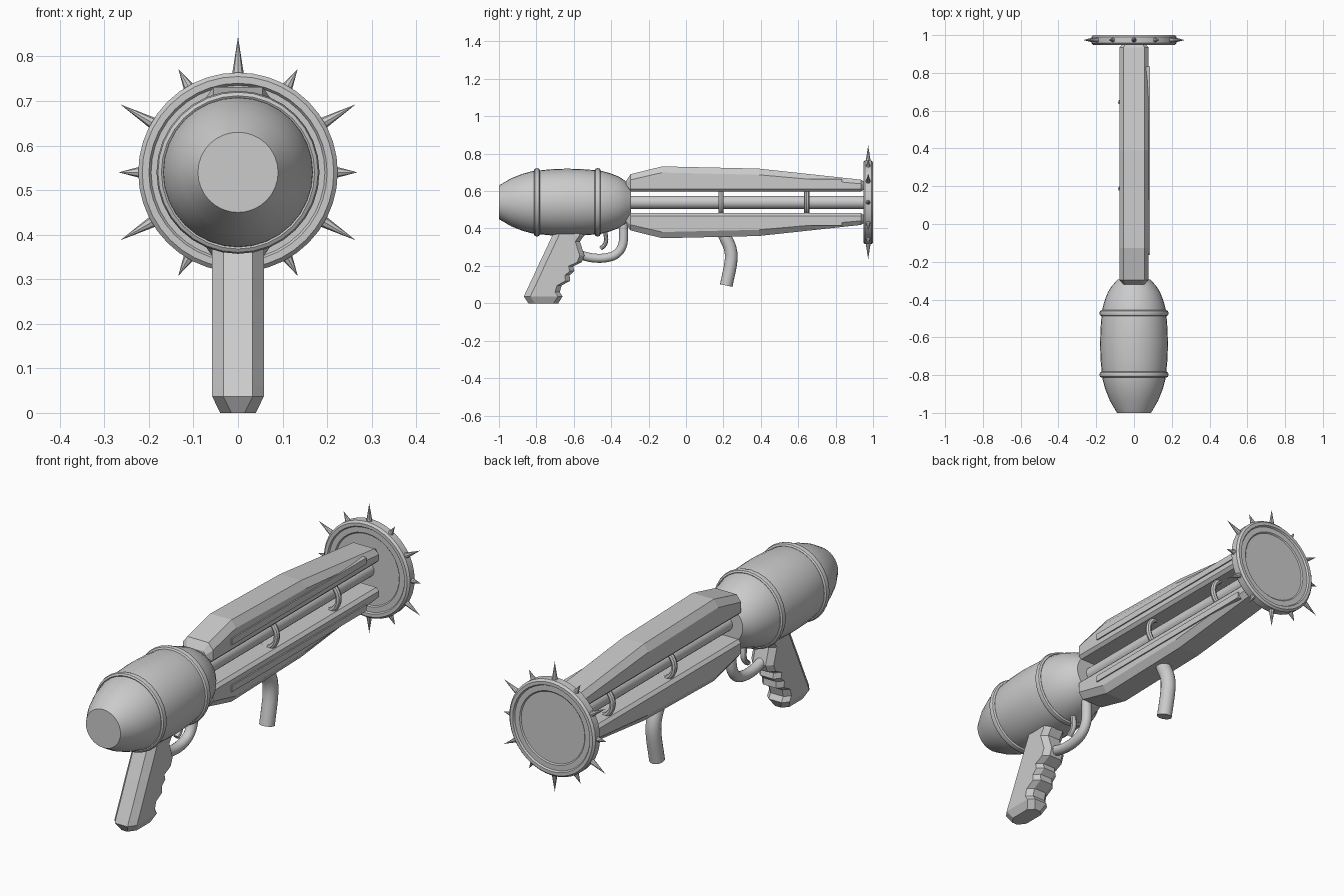
import bpy, bmesh, math
from mathutils import Vector, Matrix

if "Cube" in bpy.data.objects:
    bpy.data.objects.remove(bpy.data.objects["Cube"])

ZC = 0.54  # height of the launcher's long axis
metal = bpy.data.materials.new("plain grey")
metal.diffuse_color = (0.6, 0.6, 0.6, 1)
metal.use_nodes = True
metal.node_tree.nodes["Principled BSDF"].inputs["Base Color"].default_value = metal.diffuse_color


def finish(name, bm, smooth=False):
    bmesh.ops.remove_doubles(bm, verts=bm.verts, dist=1e-5)
    bmesh.ops.recalc_face_normals(bm, faces=bm.faces)
    me = bpy.data.meshes.new(name)
    bm.to_mesh(me)
    bm.free()
    me.materials.append(metal)
    ob = bpy.data.objects.new(name, me)
    bpy.context.collection.objects.link(ob)
    if smooth:
        bpy.ops.object.select_all(action='DESELECT')
        ob.select_set(True)
        bpy.context.view_layer.objects.active = ob
        bpy.ops.object.shade_smooth_by_angle(angle=math.radians(32))
    return ob


def loft(name, rings, smooth=False, closed=False):
    """Skin a list of equal-length point rings; cap the ends unless closed."""
    bm = bmesh.new()
    vs = [[bm.verts.new(p) for p in r] for r in rings]
    n = len(vs[0])
    pairs = list(zip(vs, vs[1:])) + ([(vs[-1], vs[0])] if closed else [])
    for a, b in pairs:
        for i in range(n):
            j = (i + 1) % n
            bm.faces.new((a[i], a[j], b[j], b[i]))
    if not closed:
        bm.faces.new(vs[0])
        bm.faces.new(vs[-1])
    return finish(name, bm, smooth)


def lathe(name, profile, n=32, closed=False):
    """Turn (y, radius) points around the long axis."""
    rings = [[(r * math.sin(2 * math.pi * i / n), y, ZC + r * math.cos(2 * math.pi * i / n))
              for i in range(n)] for y, r in profile]
    return loft(name, rings, True, closed)


def ring(name, y, major, minor, width):
    """Rounded band around the long axis."""
    prof = [(y + width * math.cos(a), major + minor * math.sin(a))
            for a in (k * math.pi / 4 for k in range(8))]
    return lathe(name, prof, 32, True)


def tube(name, pts, rx, ry, n=16, steps=5):
    """Sweep an ellipse along a smooth path in the y-z plane."""
    P = [Vector((0, *p)) for p in pts]
    P = [2 * P[0] - P[1]] + P + [2 * P[-1] - P[-2]]
    path = []
    for k in range(1, len(P) - 2):
        a, b, c, d = P[k - 1:k + 3]
        for s in range(steps):
            t = s / steps
            path.append(0.5 * (2 * b + (c - a) * t + (2 * a - 5 * b + 4 * c - d) * t ** 2
                               + (3 * b - a - 3 * c + d) * t ** 3))
    path.append(P[-2])
    rings = []
    for i, p in enumerate(path):
        tan = (path[min(i + 1, len(path) - 1)] - path[max(i - 1, 0)]).normalized()
        side = tan.cross(Vector((1, 0, 0)))
        rings.append([p + Vector((rx * math.cos(a), 0, 0)) + side * ry * math.sin(a)
                      for a in (2 * math.pi * j / n for j in range(n))])
    return loft(name, rings, True)


def box(name, lo, hi):
    x0, y0, z0 = lo
    x1, y1, z1 = hi
    return loft(name, [[(x0, y, z0), (x1, y, z0), (x1, y, z1), (x0, y, z1)] for y in (y0, y1)])


# Barrel-shaped rear body and its two bands
lathe("rear_body", [(-1.0, 0.09), (-0.935, 0.128), (-0.875, 0.152), (-0.82, 0.167), (-0.72, 0.177),
                    (-0.635, 0.18), (-0.55, 0.177), (-0.46, 0.17), (-0.41, 0.157), (-0.36, 0.138),
                    (-0.325, 0.115), (-0.295, 0.088)])
for label, y in (("rear", -0.797), ("front", -0.472)):
    ring(label + "_body_band", y, 0.172, 0.011, 0.016)

# Central tube with two clamp rings
lathe("inner_tube", [(-0.32, 0.035), (0.965, 0.035)], 20)
for label, y in (("rear", 0.187), ("front", 0.645)):
    ring(label + "_tube_clamp", y, 0.071, 0.013, 0.014)

# Upper and lower rails: (y, half width, half top width, inner, top, chamfer drop)
STATIONS = [(-0.32, 0.055, 0.045, 0.075, 0.115, 0.015), (-0.297, 0.078, 0.055, 0.058, 0.15, 0.03),
            (-0.127, 0.078, 0.055, 0.058, 0.192, 0.033), (0.39, 0.078, 0.055, 0.058, 0.18, 0.033),
            (0.935, 0.078, 0.055, 0.058, 0.121, 0.022), (0.957, 0.055, 0.045, 0.072, 0.108, 0.014)]
for label, s in (("upper", 1), ("lower", -1)):
    rings = []
    for y, w, f, lo, hi, d in STATIONS:
        half = [(f, hi), (w, hi - d), (w, lo + 0.014), (w - 0.014, lo)]
        pts = half + [(-x, z) for x, z in reversed(half)]
        rings.append([(x, y, ZC + s * z) for x, z in pts])
    loft(label + "_rail", rings)
    z0, z1 = sorted((ZC + s * 0.095, ZC + s * 0.125))
    box(label + "_rail_strip", (0.06, -0.165, z0), (0.084, 0.835, z1))

# Front disc with raised rim and stepped plate
lathe("front_disc", [(0.96, 0.165), (0.955, 0.17), (0.955, 0.195), (0.948, 0.2), (0.948, 0.215),
                     (0.957, 0.224), (0.991, 0.224), (1.0, 0.215), (1.0, 0.2), (0.992, 0.195),
                     (0.992, 0.17), (0.987, 0.165)], 40)

# Twelve spikes, long and short in turn
for i in range(12):
    base, tip = 0.215, 0.305 if i % 2 == 0 else 0.268
    bm = bmesh.new()
    bmesh.ops.create_cone(bm, cap_ends=True, segments=8, radius1=0.014, radius2=0.0,
                          depth=tip - base)
    bm.transform(Matrix.Translation((0, 0.974, ZC)) @ Matrix.Rotation(i * math.pi / 6, 4, 'Y')
                 @ Matrix.Translation((0, 0, (base + tip) / 2)))
    finish(f"spike_{i + 1}", bm)

# Pistol grip with finger notches: (z, back, front, half width)
GRIP = [(0.0, -0.843, -0.683, 0.04), (0.037, -0.867, -0.66, 0.058), (0.06, -0.857, -0.675, 0.058),
        (0.095, -0.84, -0.665, 0.058), (0.12, -0.828, -0.62, 0.058), (0.15, -0.814, -0.622, 0.058),
        (0.172, -0.804, -0.597, 0.058), (0.198, -0.792, -0.603, 0.058), (0.22, -0.782, -0.557, 0.058),
        (0.255, -0.765, -0.543, 0.058), (0.33, -0.73, -0.567, 0.058), (0.362, -0.715, -0.545, 0.058),
        (0.42, -0.69, -0.545, 0.058)]
rings = []
for z, b, f, w in GRIP:
    half = [(w - 0.025, b), (w, b + 0.035), (w, f - 0.025), (w - 0.025, f)]
    rings.append([(x, y, z) for x, y in half + [(-x, y) for x, y in reversed(half)]])
loft("pistol_grip", rings)

# Trigger guard, trigger and bent fore handle
tube("trigger_guard", [(-0.335, 0.42), (-0.337, 0.32), (-0.37, 0.265), (-0.43, 0.243),
                       (-0.5, 0.243), (-0.57, 0.26)], 0.024, 0.024)
tube("trigger", [(-0.435, 0.4), (-0.427, 0.34), (-0.437, 0.31), (-0.457, 0.293)], 0.014, 0.012, 10)
tube("fore_handle", [(0.19, 0.40), (0.212, 0.35), (0.237, 0.29), (0.24, 0.22), (0.215, 0.095)],
     0.034, 0.034)
